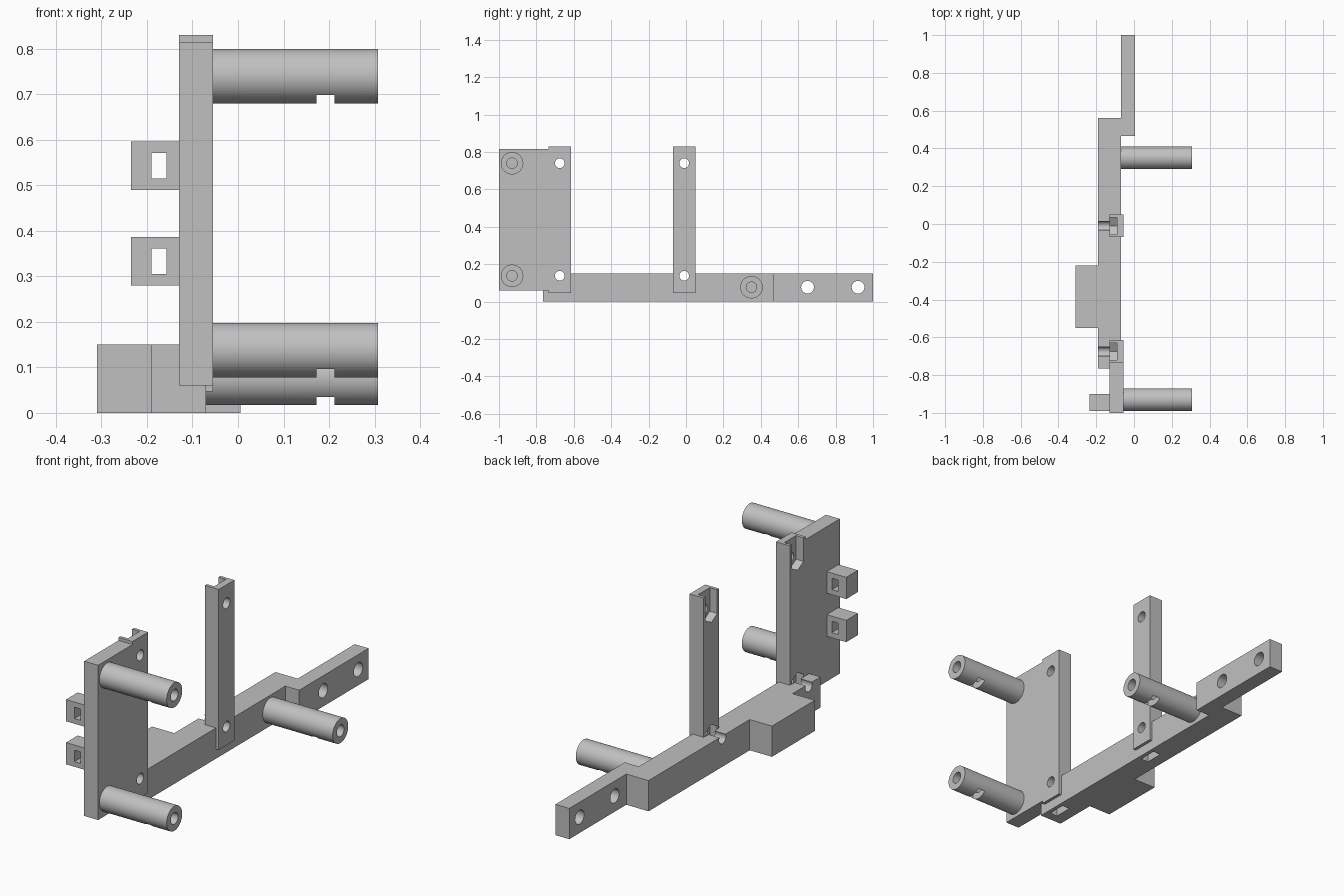
import bpy, bmesh
from math import pi, cos, sin

cube = bpy.data.objects.get("Cube")
if cube:
    bpy.data.objects.remove(cube, do_unlink=True)

GREY = (0.53, 0.53, 0.53, 1)
mat = bpy.data.materials.new("light grey")
mat.use_nodes = True
mat.diffuse_color = GREY
mat.node_tree.nodes["Principled BSDF"].inputs["Base Color"].default_value = GREY


def prism(name, pts, x0, x1):
    """Extrude a (y, z) outline along x."""
    bm = bmesh.new()
    face = bm.faces.new([bm.verts.new((x0, y, z)) for y, z in pts])
    ext = bmesh.ops.extrude_face_region(bm, geom=[face])["geom"]
    bmesh.ops.translate(bm, vec=(x1 - x0, 0, 0),
                        verts=[g for g in ext if isinstance(g, bmesh.types.BMVert)])
    bmesh.ops.recalc_face_normals(bm, faces=bm.faces)
    mesh = bpy.data.meshes.new(name)
    bm.to_mesh(mesh)
    bm.free()
    ob = bpy.data.objects.new(name, mesh)
    bpy.context.collection.objects.link(ob)
    mesh.materials.append(mat)
    return ob


def box(name, x0, x1, y0, y1, z0, z1):
    return prism(name, [(y0, z0), (y1, z0), (y1, z1), (y0, z1)], x0, x1)


def rod(name, x0, x1, y, z, r, n=48):
    ring = [(y + r * cos(2 * pi * i / n), z + r * sin(2 * pi * i / n)) for i in range(n)]
    return prism(name, ring, x0, x1)


def nut_slot(y, z, z_open, x0, x1, w=0.045):
    """Slot with a pointed hexagonal end, opening towards z_open."""
    s = 1 if z_open > z else -1
    pts = [(y - w, z_open), (y - w, z - s * w * 0.577), (y, z - s * w * 1.155),
           (y + w, z - s * w * 0.577), (y + w, z_open)]
    return prism("nut_slot_cutter", pts, x0, x1)


def cut(ob, cutters):
    for c in cutters:
        c.hide_render = True
        mod = ob.modifiers.new("cut", "BOOLEAN")
        mod.operation, mod.solver, mod.object = "DIFFERENCE", "EXACT", c
        bpy.ops.object.select_all(action="DESELECT")
        bpy.context.view_layer.objects.active = ob
        ob.select_set(True)
        bpy.ops.object.modifier_apply(modifier=mod.name)
    bpy.ops.object.shade_smooth_by_angle(angle=0.5)


def discard(cutters):
    for c in cutters:
        bpy.data.objects.remove(c, do_unlink=True)


# Base beam, side block and tail
beam = box("base_beam", -0.19, -0.07, -0.765, 0.56, 0, 0.15)
box("side_block", -0.31, -0.19, -0.55, -0.22, 0, 0.15)
tail = box("tail_bar", -0.07, 0.005, 0.465, 1.0, 0, 0.15)
tail_holes = [rod("hole_cutter", -0.1, 0.05, y, 0.077, 0.034) for y in (0.65, 0.92)]
cut(tail, tail_holes)
discard(tail_holes)

# Upright posts with screw holes and nut slots, bolted through the beam
TOP_Z, LOW_Z = 0.74, 0.138
for name, y in (("end_post", -0.675), ("middle_post", -0.01)):
    post = box(name, -0.13, -0.055, y - 0.06, y + 0.06, 0.047, 0.83)
    low = [rod("hole_cutter", -0.3, 0.05, y, LOW_Z, 0.026),
           nut_slot(y, LOW_Z, -0.1, -0.131, -0.09)]
    high = [rod("hole_cutter", -0.3, 0.05, y, TOP_Z, 0.026),
            nut_slot(y, TOP_Z, 1.0, -0.14, -0.09)]
    cut(post, low + high)
    cut(beam, low)
    discard(low + high)

# End panel with two slotted lugs
box("end_panel", -0.13, -0.055, -1.0, -0.735, 0.06, 0.815)
for name, z in (("lower_lug", 0.333), ("upper_lug", 0.543)):
    lug = box(name, -0.235, -0.13, -0.99, -0.9, z - 0.053, z + 0.053)
    slot = box("slot_cutter", -0.19, -0.157, -1.1, -0.8, z - 0.028, z + 0.028)
    cut(lug, [slot])
    discard([slot])

# Round standoffs with end bores and nut slots from below
for name, x0, y, z in (("upper_standoff", -0.055, -0.93, TOP_Z),
                       ("lower_standoff", -0.055, -0.93, LOW_Z),
                       ("rear_standoff", -0.07, 0.35, 0.077)):
    peg = rod(name, x0, 0.308, y, z, 0.06, 64)
    cutters = [rod("bore_cutter", 0.08, 0.4, y, z, 0.028),
               nut_slot(y, z, z - 0.2, 0.172, 0.212, 0.043)]
    cut(peg, cutters)
    discard(cutters)
